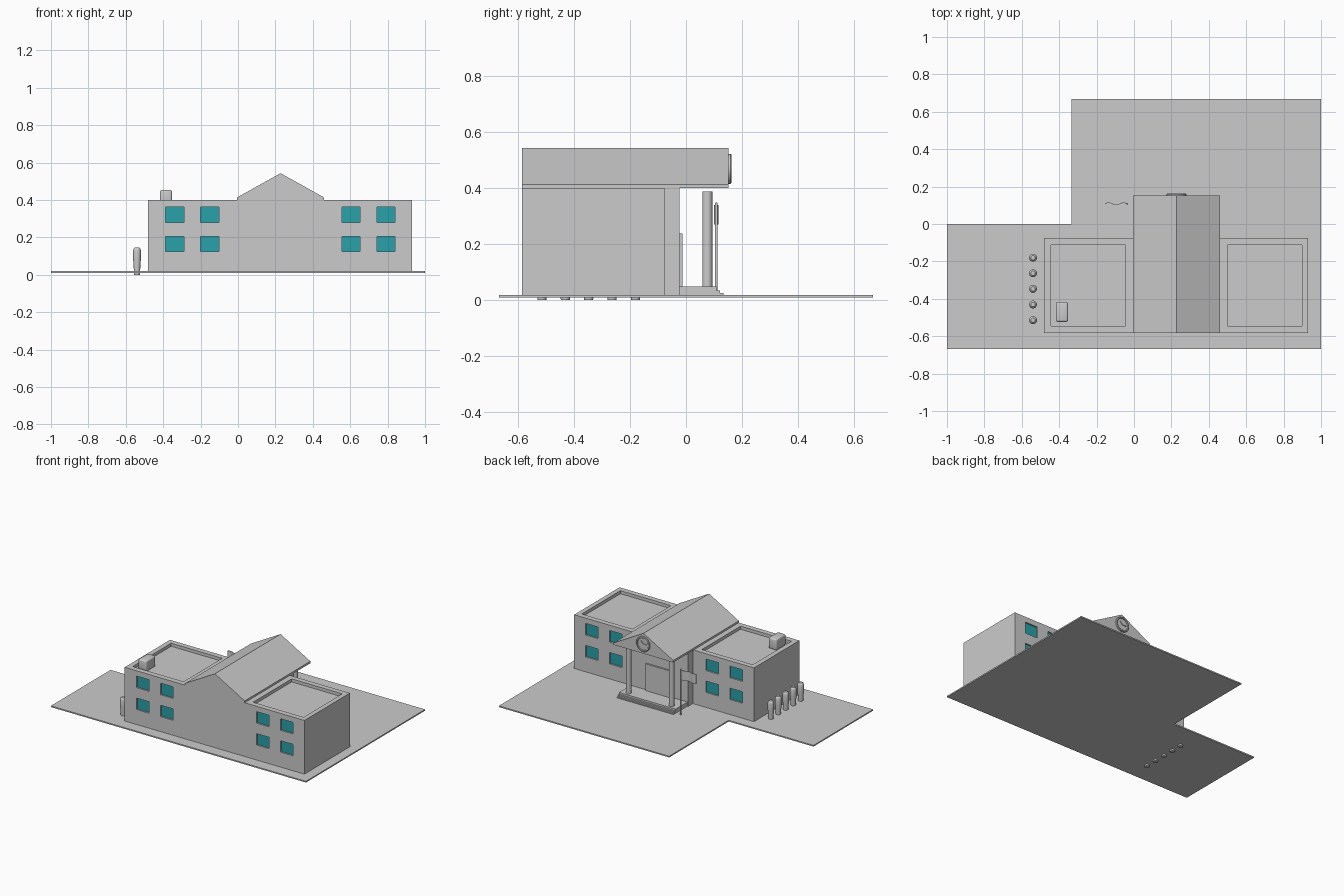
import bpy, bmesh, math
from mathutils import Matrix

if "Cube" in bpy.data.objects:
    bpy.data.objects.remove(bpy.data.objects["Cube"])

CX = 0.2275                      # centre line of the entrance
FRONT, BACK = -0.584, -0.076     # wing walls
DEPTH = 0.012                    # window reveal


def finish(name, bm, smooth=False):
    bmesh.ops.recalc_face_normals(bm, faces=bm.faces)
    me = bpy.data.meshes.new(name)
    bm.to_mesh(me)
    bm.free()
    ob = bpy.data.objects.new(name, me)
    bpy.context.collection.objects.link(ob)
    if smooth:
        bpy.ops.object.select_all(action='DESELECT')
        ob.select_set(True)
        bpy.context.view_layer.objects.active = ob
        bpy.ops.object.shade_smooth_by_angle(angle=math.radians(35))
    return ob


def add_box(bm, x0, x1, y0, y1, z0, z1):
    m = Matrix.Translation(((x0 + x1) / 2, (y0 + y1) / 2, (z0 + z1) / 2)) @ \
        Matrix.Diagonal((x1 - x0, y1 - y0, z1 - z0, 1))
    bmesh.ops.create_cube(bm, size=1, matrix=m)


def box(name, *dims, bevel=0):
    bm = bmesh.new()
    add_box(bm, *dims)
    if bevel:
        bmesh.ops.bevel(bm, geom=bm.edges[:], offset=bevel, segments=3,
                        profile=0.5, affect='EDGES')
    return finish(name, bm, bevel > 0)


def prism(name, points, vec, smooth=False):
    bm = bmesh.new()
    face = bm.faces.new([bm.verts.new(p) for p in points])
    new = bmesh.ops.extrude_face_region(bm, geom=[face])['geom']
    # keep the starting face so the prism is closed
    if not face.is_valid or face not in bm.faces[:]:
        bm.faces.new([bm.verts[i] for i in range(len(points))])
    bmesh.ops.translate(bm, vec=vec, verts=[v for v in new if isinstance(v, bmesh.types.BMVert)])
    return finish(name, bm, smooth)


def lathe(name, profile, loc, axis='Z', seg=24):
    bm = bmesh.new()
    vs = [bm.verts.new((r, 0, z)) for r, z in profile]
    es = [bm.edges.new(e) for e in zip(vs, vs[1:])]
    bmesh.ops.spin(bm, geom=vs + es, cent=(0, 0, 0), axis=(0, 0, 1),
                   angle=2 * math.pi, steps=seg)
    bmesh.ops.remove_doubles(bm, verts=bm.verts, dist=1e-5)
    if axis == 'Y':
        bm.transform(Matrix.Rotation(-math.pi / 2, 4, 'X'))
    bm.transform(Matrix.Translation(loc))
    return finish(name, bm, True)


# Ground slab, L-shaped
prism("ground", [(x, y, 0.01) for x, y in [(-1, -.667), (1, -.667), (1, .667), (-.335, .667),
                                           (-.335, 0), (-1, 0)]], (0, 0, 0.009))

# Building body with window openings and sunken flat roofs cut in
body = prism("building_walls", [(x, y, 0.015) for x, y in [
    (-.48, FRONT), (.93, FRONT), (.93, BACK), (.457, BACK), (.457, -.024),
    (0, -.024), (0, BACK), (-.48, BACK)]], (0, 0, 0.385))
win_x = [(-.388, -.29), (-.2, -.102), (.555, .652), (.742, .84)]
win_z = [(.125, .206), (.28, .362)]
cut = bmesh.new()
panes = bmesh.new()
for x0, x1 in win_x:
    for z0, z1 in win_z:
        for wall, s in ((FRONT, 1), (BACK, -1)):
            inner = wall + s * DEPTH
            add_box(cut, x0, x1, min(wall - s * .02, inner), max(wall - s * .02, inner), z0, z1)
            add_box(panes, x0, x1, inner - .002, inner + .002, z0, z1)
for x0, x1 in ((-.445, -.045), (.5, .897)):
    add_box(cut, x0, x1, FRONT + .038, BACK - .037, .378, .45)
cutter = finish("opening_cutter", cut)
cutter.hide_render = True
mod = body.modifiers.new("openings", 'BOOLEAN')
mod.operation, mod.solver, mod.object = 'DIFFERENCE', 'EXACT', cutter
bpy.context.view_layer.objects.active = body
bpy.ops.object.modifier_apply(modifier=mod.name)
bpy.data.objects.remove(cutter)

teal = bpy.data.materials.new("window_teal")
teal.diffuse_color = (0.02, 0.36, 0.40, 1)
teal.use_nodes = True
teal.node_tree.nodes["Principled BSDF"].inputs["Base Color"].default_value = teal.diffuse_color
finish("window_panes", panes).data.materials.append(teal)

# Gabled roof running over the entrance
prism("gable_roof", [(x, FRONT, z) for x, z in [(-.006, .399), (.461, .399), (.461, .413),
                                                (CX, .543), (-.006, .413)]], (0, .736, 0))

# Rooftop unit
box("rooftop_unit", -.418, -.353, -.523, -.416, .375, .453, bevel=.01)

# Porch, steps, columns, door
box("porch_floor", .005, .45, -.03, .108, .015, .048)
box("upper_step", .005, .45, .10, .121, .015, .035)
box("lower_step", .005, .45, .11, .133, .015, .026)
for side in (-1, 1):
    lathe("porch_column", [(0, .045), (.018, .045), (.018, .388), (0, .388)],
          (CX + side * .168, .076, 0))
box("front_door", CX - .1, CX + .1, -.03, -.012, .045, .238)

# Clock on the gable
lathe("clock_rim", [(.042, -.005), (.042, .008), (.044, .010), (.050, .010), (.053, .007), (.053, -.005)],
      (CX, .152, .468), 'Y', 32)
lathe("clock_face", [(0, .003), (.043, .003), (.043, -.005), (0, -.005)], (CX, .152, .468), 'Y', 32)
for length, ang in ((.032, 180), (.026, 50)):
    bm = bmesh.new()
    add_box(bm, -.004, length, -.002, .004, -.003, .003)
    bm.transform(Matrix.Translation((CX, .156, .468)) @ Matrix.Rotation(-math.radians(ang), 4, 'Y'))
    finish("clock_hand", bm)

# Flagpole and waving flag
lathe("flagpole", [(0, .012), (.005, .012), (.005, .343), (.003, .347), (0, .348)], (-.036, .108, 0), seg=12)
wave = [(-.036 - .12 * t / 16, .108 + .006 * math.sin(t / 16 * 3 * math.pi)) for t in range(17)]
outline = [(x, y - .0015, .27) for x, y in wave] + [(x, y + .0015, .27) for x, y in reversed(wave)]
prism("flag", outline, (0, 0, .07), True)

# Row of bollards
for i in range(5):
    lathe("bollard", [(0, 0), (.016, 0), (.018, .05), (.021, .085), (.021, .130),
                      (.018, .141), (.012, .146), (0, .147)], (-.54, -.18 - i * .0835, 0), seg=20)
